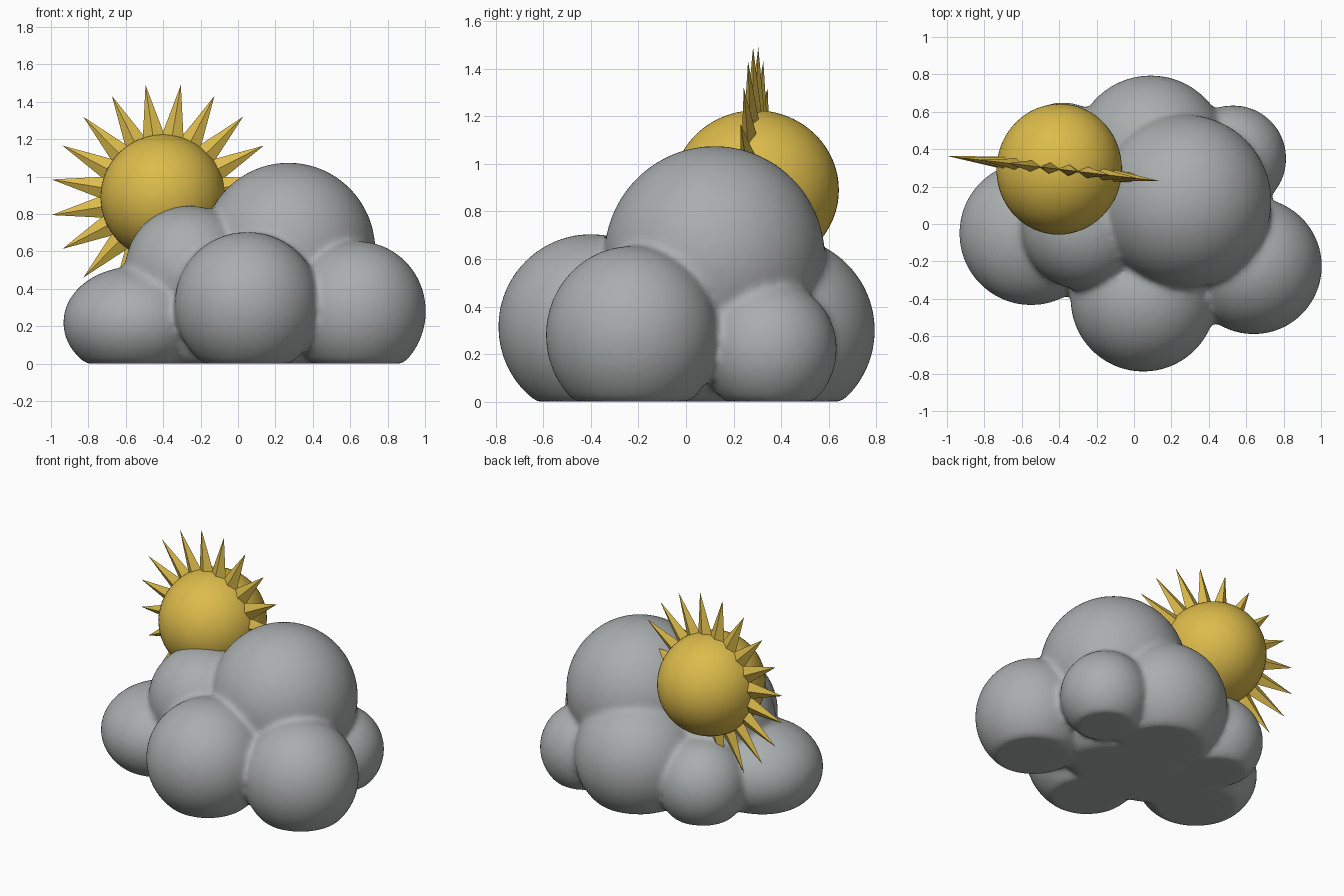
import bpy, bmesh, math
from mathutils import Matrix, Vector

if "Cube" in bpy.data.objects:
    bpy.data.objects.remove(bpy.data.objects["Cube"])


def material(name, rgb):
    m = bpy.data.materials.new(name)
    m.diffuse_color = (*rgb, 1)
    m.use_nodes = True
    m.node_tree.nodes["Principled BSDF"].inputs["Base Color"].default_value = m.diffuse_color
    return m


def make_object(name, bm, mat):
    mesh = bpy.data.meshes.new(name)
    bm.to_mesh(mesh)
    bm.free()
    mesh.materials.append(mat)
    ob = bpy.data.objects.new(name, mesh)
    bpy.context.collection.objects.link(ob)
    return ob


def add_ball(bm, centre, radii):
    mat = Matrix.Translation(centre) @ Matrix.Diagonal((*radii, 1))
    bmesh.ops.create_uvsphere(bm, u_segments=64, v_segments=40, radius=1, matrix=mat)


grey = material("cloud_grey", (0.40, 0.42, 0.42))
yellow = material("sun_yellow", (0.72, 0.50, 0.07))

# Cloud: puffs flattened on the ground, fused by remesh and softened
puffs = [  # x, y, z, horizontal radius, vertical radius
    (0.27, 0.12, 0.605, 0.465, 0.47),    # crown
    (-0.26, -0.01, 0.50, 0.345, 0.345),  # shoulder
    (-0.55, -0.05, 0.22, 0.385, 0.30),   # left
    (0.05, -0.40, 0.315, 0.39, 0.39),    # front
    (0.64, -0.225, 0.28, 0.365, 0.375),  # right
    (0.09, 0.385, 0.30, 0.41, 0.40),     # back
    (0.53, 0.35, 0.22, 0.285, 0.29),     # back right
    (-0.38, 0.36, 0.22, 0.29, 0.29),     # back left
    (0.0, 0.0, 0.20, 0.60, 0.30),        # core
]
bm = bmesh.new()
for x, y, z, r, h in puffs:
    add_ball(bm, (x, y, z), (r, r * (0.65 if x == y == 0 else 1), h))
for v in bm.verts:
    v.co.z = max(v.co.z, 0)
cloud = make_object("cloud", bm, grey)
remesh = cloud.modifiers.new("fuse", 'REMESH')
remesh.mode = 'VOXEL'
remesh.voxel_size = 0.017
remesh.use_smooth_shade = True
soft = cloud.modifiers.new("soften", 'SMOOTH')
soft.factor = 0.5
soft.iterations = 14

# Sun: ball and ray ring share a slightly turned frame
sun_frame = Matrix.Translation((-0.40, 0.293, 0.89)) @ Matrix.Rotation(math.radians(-6.7), 4, 'Z')

bm = bmesh.new()
add_ball(bm, (0, 0, 0), (0.335, 0.35, 0.335))
for f in bm.faces:
    f.smooth = True
ball = make_object("sun_ball", bm, yellow)
ball.matrix_world = sun_frame

# Rays: twenty flattened four-sided spikes
bm = bmesh.new()
for i in range(20):
    a = math.radians(9 + 18 * i)
    out = Vector((math.cos(a), 0, math.sin(a)))
    side = Vector((-math.sin(a), 0, math.cos(a)))
    deep = Vector((0, 1, 0))
    base = [bm.verts.new(out * 0.30 + d) for d in
            (side * 0.065, deep * 0.034, side * -0.065, deep * -0.034)]
    tip = bm.verts.new(out * 0.608)
    bm.faces.new(base)
    for j in range(4):
        bm.faces.new((base[j], base[(j + 1) % 4], tip))
bmesh.ops.recalc_face_normals(bm, faces=bm.faces)
rays = make_object("sun_rays", bm, yellow)
rays.matrix_world = sun_frame
